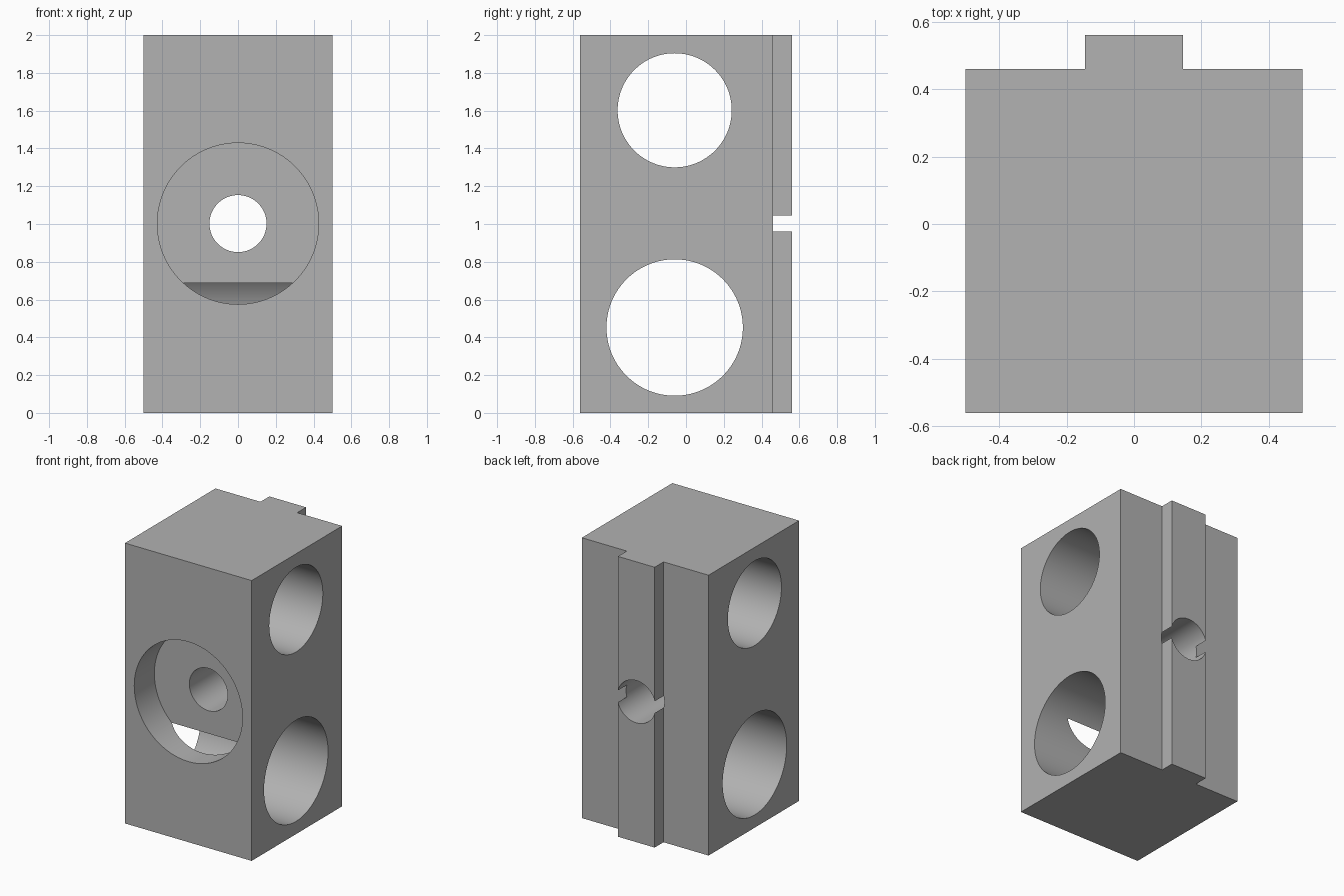
import bpy, bmesh, math
from mathutils import Matrix

if "Cube" in bpy.data.objects:
    bpy.data.objects.remove(bpy.data.objects["Cube"])

grey = bpy.data.materials.new("plain grey")
grey.diffuse_color = (0.445, 0.445, 0.445, 1)
grey.use_nodes = True
grey.node_tree.nodes["Principled BSDF"].inputs["Base Color"].default_value = grey.diffuse_color


def make_object(name, bm):
    bmesh.ops.recalc_face_normals(bm, faces=bm.faces)
    mesh = bpy.data.meshes.new(name)
    bm.to_mesh(mesh)
    bm.free()
    mesh.materials.append(grey)
    obj = bpy.data.objects.new(name, mesh)
    bpy.context.collection.objects.link(obj)
    return obj


def cylinder_cutter(name, radius, axis, centre, length):
    bm = bmesh.new()
    turn = Matrix.Rotation(math.pi / 2, 4, 'Y' if axis == 'X' else 'X')
    bmesh.ops.create_cone(bm, cap_ends=True, segments=128, radius1=radius,
                          radius2=radius, depth=length,
                          matrix=Matrix.Translation(centre) @ turn)
    obj = make_object(name, bm)
    obj.hide_render = True
    return obj


# Block with a full-height key rib on the back, extruded from its plan
plan = [(-0.5, -0.56), (0.5, -0.56), (0.5, 0.46), (0.145, 0.46),
        (0.145, 0.56), (-0.145, 0.56), (-0.145, 0.46), (-0.5, 0.46)]
bm = bmesh.new()
base = bm.faces.new([bm.verts.new((x, y, 0)) for x, y in plan])
top = bmesh.ops.extrude_face_region(bm, geom=[base])
bmesh.ops.translate(bm, vec=(0, 0, 2),
                    verts=[v for v in top["geom"] if isinstance(v, bmesh.types.BMVert)])
block = make_object("mounting_block", bm)

# Two cross holes, the front counterbore (floor at y = -0.333) and the bolt hole
cutters = [
    cylinder_cutter("upper_cross_hole", 0.302, 'X', (0, -0.06, 1.602), 1.4),
    cylinder_cutter("lower_cross_hole", 0.361, 'X', (0, -0.06, 0.452), 1.4),
    cylinder_cutter("front_counterbore", 0.427, 'Y', (0, -0.583, 1.002), 0.5),
    cylinder_cutter("bolt_hole", 0.151, 'Y', (0, 0, 1.002), 1.6),
]
for cutter in cutters:
    mod = block.modifiers.new(cutter.name, 'BOOLEAN')
    mod.operation = 'DIFFERENCE'
    mod.solver = 'EXACT'
    mod.object = cutter

# Apply the cuts and remove the cutters
bpy.context.view_layer.objects.active = block
block.select_set(True)
for mod in list(block.modifiers):
    bpy.ops.object.modifier_apply(modifier=mod.name)
for cutter in cutters:
    bpy.data.objects.remove(cutter)

# Smooth bores, sharp edges
bpy.ops.object.shade_smooth_by_angle(angle=math.radians(25))
